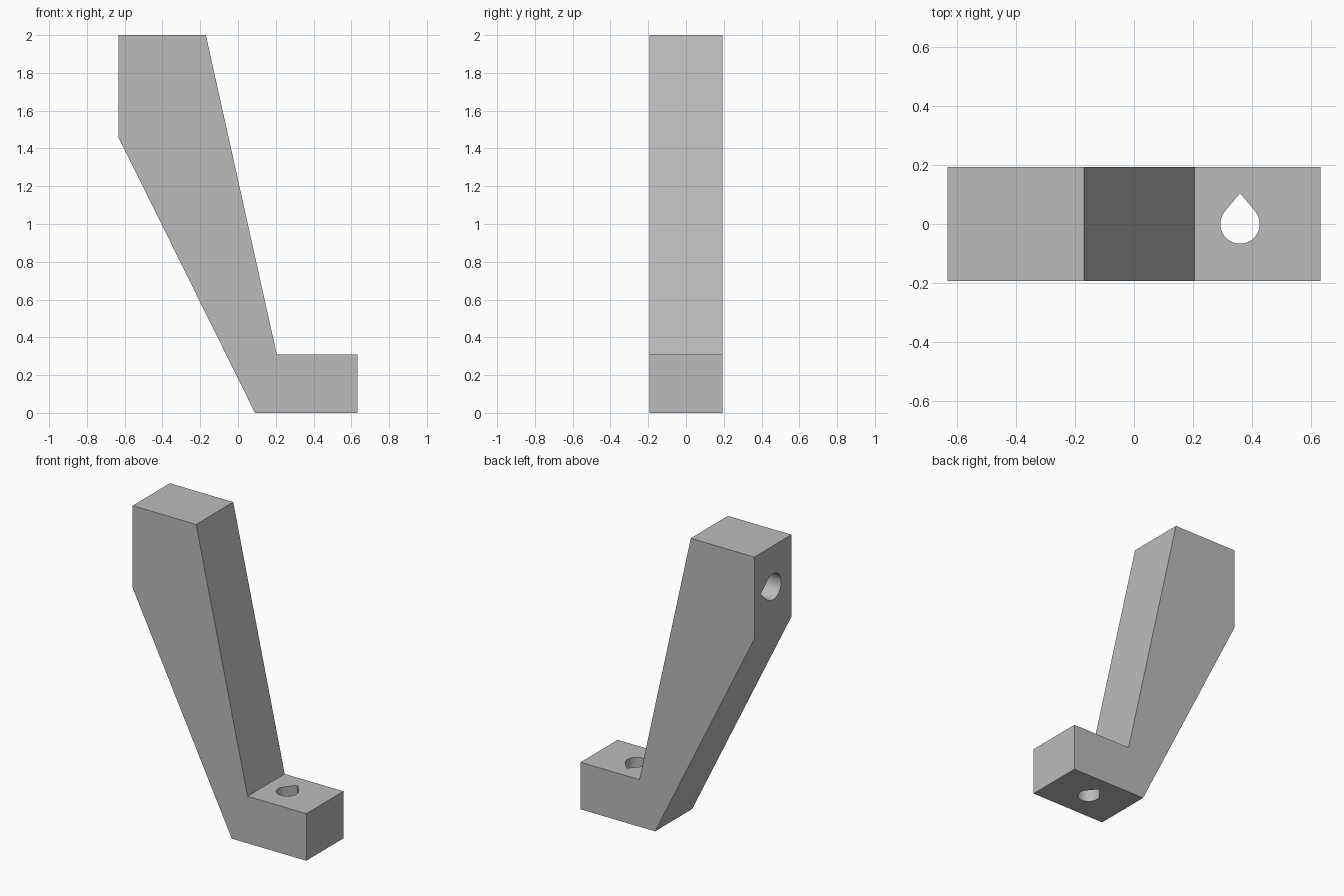
import bpy, bmesh, math
from mathutils import Matrix, Vector

cube = bpy.data.objects.get("Cube")
if cube:
    bpy.data.objects.remove(cube, do_unlink=True)

HALF_WIDTH = 0.193

grey = bpy.data.materials.new("plain grey")
grey.use_nodes = True
colour = (0.5, 0.5, 0.5, 1)
grey.diffuse_color = colour
grey.node_tree.nodes["Principled BSDF"].inputs["Base Color"].default_value = colour


def prism(name, points, offset, matrix=Matrix()):
    """Extrude a closed outline along an offset and place it."""
    bm = bmesh.new()
    face = bm.faces.new([bm.verts.new(p) for p in points])
    grown = bmesh.ops.extrude_face_region(bm, geom=[face])["geom"]
    bmesh.ops.translate(bm, vec=offset,
                        verts=[g for g in grown if isinstance(g, bmesh.types.BMVert)])
    bmesh.ops.recalc_face_normals(bm, faces=bm.faces)
    bm.transform(matrix)
    mesh = bpy.data.meshes.new(name)
    bm.to_mesh(mesh)
    bm.free()
    mesh.materials.append(grey)
    obj = bpy.data.objects.new(name, mesh)
    bpy.context.collection.objects.link(obj)
    return obj


def teardrop(radius, tip, steps=32):
    """Round outline with straight tangents meeting at a point towards +y."""
    swing = math.acos(radius / tip)
    arc = [math.pi / 2 + swing + i / steps * 2 * (math.pi - swing) for i in range(steps + 1)]
    return [Vector((0, tip, 0))] + [Vector((radius * math.cos(a), radius * math.sin(a), 0))
                                    for a in arc]


# Bracket body: slanted arm with a foot
outline = [(-0.633, 2), (-0.633, 1.46), (0.09, 0), (0.633, 0),
           (0.633, 0.31), (0.205, 0.31), (-0.17, 2)]
bracket = prism("bracket_arm", [(x, -HALF_WIDTH, z) for x, z in outline],
                (0, 2 * HALF_WIDTH, 0))

# Through hole in the foot and blind hole in the upper end
foot_hole = prism("foot_hole_cutter", teardrop(0.067, 0.105), (0, 0, 0.6),
                  Matrix.Translation((0.36, 0, -0.1)))
end_hole = prism("end_hole_cutter", teardrop(0.086, 0.128), (0, 0, 0.4),
                 Matrix.Translation((-0.733, 0, 1.73)) @ Matrix.Rotation(math.pi / 2, 4, "Y"))

bpy.ops.object.select_all(action="DESELECT")
bracket.select_set(True)
bpy.context.view_layer.objects.active = bracket
for cutter in (foot_hole, end_hole):
    mod = bracket.modifiers.new(cutter.name, "BOOLEAN")
    mod.operation = "DIFFERENCE"
    mod.solver = "EXACT"
    mod.object = cutter
    bpy.ops.object.modifier_apply(modifier=mod.name)
    bpy.data.objects.remove(cutter, do_unlink=True)

bpy.ops.object.shade_smooth_by_angle(angle=math.radians(30))
